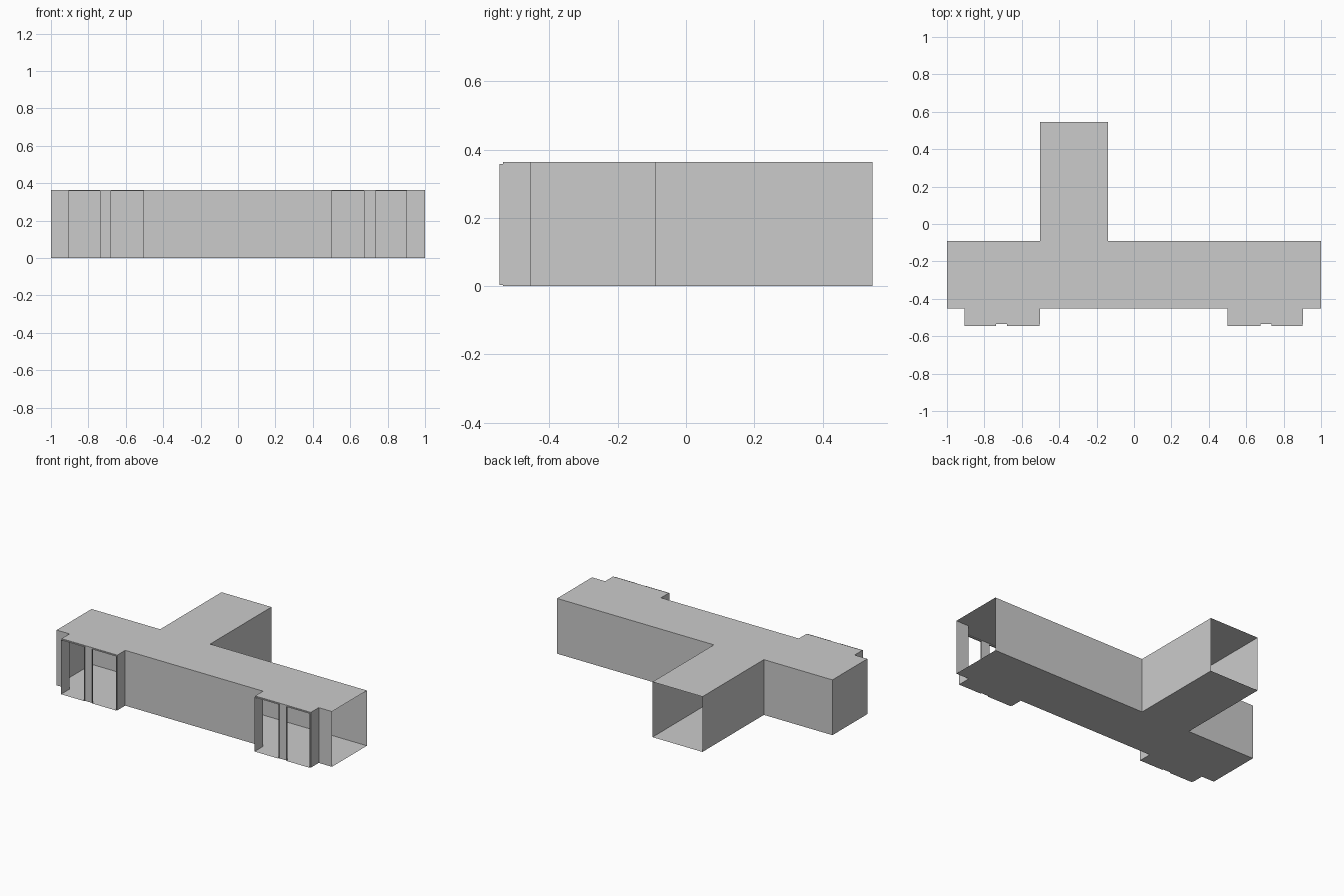
import bpy, bmesh

if "Cube" in bpy.data.objects:
    bpy.data.objects.remove(bpy.data.objects["Cube"])

H = 0.363                                    # corridor height
Y_END, Y_BACK, Y_FRONT = 0.546, -0.091, -0.453
Y_BAY, Y_FRAME = -0.535, -0.546              # bay wall and door frame fronts
SILL, HEAD = 0.003, 0.358                    # door opening heights
STEM = (-0.502, -0.139)
BAYS = [(-0.907, -0.502), (0.499, 0.904)]
DOORS = [[(-0.905, -0.737), (-0.678, -0.504)],
         [(0.501, 0.675), (0.734, 0.902)]]


def build(name, polys):
    """Make one flat-shaded object from a list of polygons."""
    bm = bmesh.new()
    for p in polys:
        bm.faces.new([bm.verts.new(v) for v in p])
    bmesh.ops.remove_doubles(bm, verts=bm.verts, dist=0.0001)
    bmesh.ops.recalc_face_normals(bm, faces=bm.faces)
    me = bpy.data.meshes.new(name)
    bm.to_mesh(me)
    bm.free()
    ob = bpy.data.objects.new(name, me)
    bpy.context.collection.objects.link(ob)
    return ob


def wall(a, b, z0=0, z1=H):
    return [(*a, z0), (*b, z0), (*b, z1), (*a, z1)]


# T-shaped plan with two bays on the front
plan = [(-1, Y_FRONT)]
for x0, x1 in BAYS:
    plan += [(x0, Y_FRONT), (x0, Y_BAY), (x1, Y_BAY), (x1, Y_FRONT)]
plan += [(1, Y_FRONT), (1, Y_BACK), (STEM[1], Y_BACK), (STEM[1], Y_END),
         (STEM[0], Y_END), (STEM[0], Y_BACK), (-1, Y_BACK)]

build("floor", [[(x, y, 0) for x, y in plan]])
build("roof", [[(x, y, H) for x, y in plan]])

# Outer walls, leaving the right end, stem end and bay fronts open
walls = []
for a, b in zip(plan, plan[1:] + plan[:1]):
    right_end = a[0] == b[0] == 1
    stem_end = a[1] == b[1] == Y_END
    bay_front = a[1] == b[1] == Y_BAY
    if not (right_end or stem_end or bay_front):
        walls.append(wall(a, b))
build("corridor_walls", walls)

# Bay fronts with door openings, and shallow projecting door frames
for side, (x0, x1), doors in zip(("left", "right"), BAYS, DOORS):
    front = []
    edges = [x0] + [x for d in doors for x in d] + [x1]
    for i in range(0, len(edges), 2):                     # piers
        front.append(wall((edges[i], Y_BAY), (edges[i + 1], Y_BAY)))
    for a, b in doors:                                    # sills and headers
        front.append(wall((a, Y_BAY), (b, Y_BAY), 0, SILL))
        front.append(wall((a, Y_BAY), (b, Y_BAY), HEAD, H))
    build(side + "_bay_front", front)

    for i, (a, b) in enumerate(doors):
        ring = [(a, SILL), (b, SILL), (b, HEAD), (a, HEAD)]
        build(f"{side}_door_frame_{i + 1}",
              [[(p[0], Y_BAY, p[1]), (q[0], Y_BAY, q[1]),
                (q[0], Y_FRAME, q[1]), (p[0], Y_FRAME, p[1])]
               for p, q in zip(ring, ring[1:] + ring[:1])])
